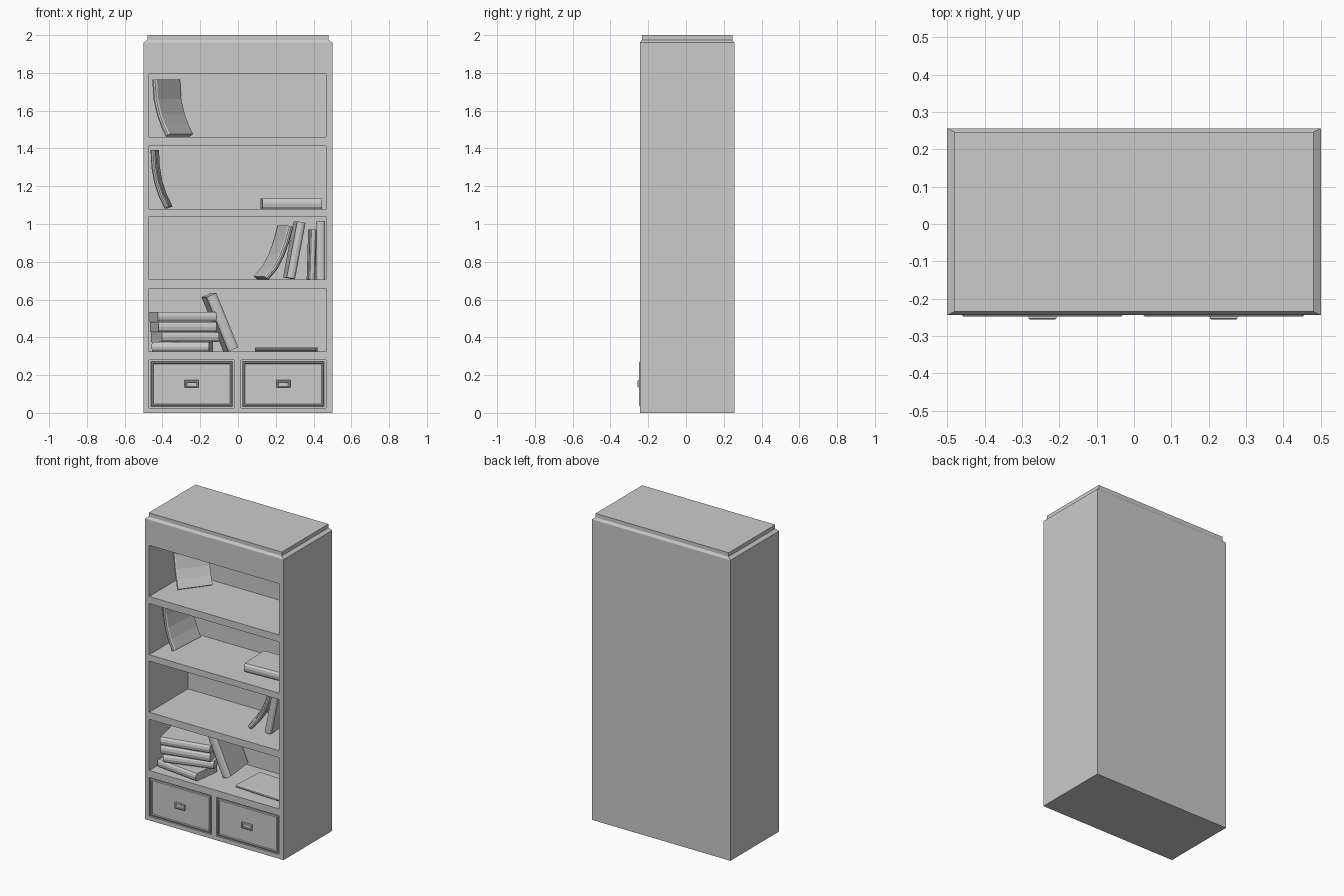
import bpy, bmesh, math
from mathutils import Matrix, Vector

if "Cube" in bpy.data.objects:
    bpy.data.objects.remove(bpy.data.objects["Cube"], do_unlink=True)

grey = bpy.data.materials.new("plain grey")
grey.use_nodes = True
GREY = (0.6, 0.6, 0.6, 1)
grey.diffuse_color = GREY
grey.node_tree.nodes["Principled BSDF"].inputs["Base Color"].default_value = GREY

FRONT, BACK = -0.244, 0.256


def finish(name, bm):
    bmesh.ops.recalc_face_normals(bm, faces=bm.faces)
    mesh = bpy.data.meshes.new(name)
    bm.to_mesh(mesh)
    bm.free()
    mesh.materials.append(grey)
    obj = bpy.data.objects.new(name, mesh)
    bpy.context.collection.objects.link(obj)
    return obj


def loft(bm, rings):
    """Skin a list of equal point rings and cap both ends."""
    loops = [[bm.verts.new(p) for p in ring] for ring in rings]
    n = len(loops[0])
    for a, b in zip(loops, loops[1:]):
        for i in range(n):
            j = (i + 1) % n
            bm.faces.new((a[i], a[j], b[j], b[i]))
    bm.faces.new(loops[0])
    bm.faces.new(loops[-1])


def add_box(bm, x0, x1, y0, y1, z0, z1):
    rect = [(x0, y0), (x1, y0), (x1, y1), (x0, y1)]
    loft(bm, [[(x, y, z) for x, y in rect] for z in (z0, z1)])


# Cabinet body with a chamfered, stepped top
bm = bmesh.new()
rings = []
for z, dx, dy in [(0, 0, 0), (1.96, 0, 0), (1.975, 0.02, 0.01), (2, 0.02, 0.01)]:
    x, y0, y1 = 0.5 - dx, FRONT + dy, BACK - dy
    rings.append([(-x, y0, z), (x, y0, z), (x, y1, z), (-x, y1, z)])
loft(bm, rings)
body = finish("cabinet_body", bm)

# Shelf niches and drawer recesses cut from the body
DRAWERS = [(-0.47, -0.02), (0.015, 0.465)]
SHELVES = [0.325, 0.705, 1.08, 1.46]
bm = bmesh.new()
for z in SHELVES:
    add_box(bm, -0.47, 0.465, FRONT - 0.1, 0.156, z, z + 0.334)
for x0, x1 in DRAWERS:
    add_box(bm, x0, x1, FRONT - 0.1, FRONT + 0.01, 0.027, 0.28)
cutter = finish("niche_cutter", bm)
cutter.hide_render = True
cut = body.modifiers.new("niches", 'BOOLEAN')
cut.object = cutter
cut.solver = 'EXACT'
bpy.context.view_layer.objects.active = body
bpy.ops.object.modifier_apply(modifier=cut.name)
bpy.data.objects.remove(cutter, do_unlink=True)


def panel(name, x0, x1, z0, z1, steps):
    """Stepped front plate; steps are (inset, y) pairs from back to front."""
    bm = bmesh.new()
    loft(bm, [[(x0 + i, y, z0 + i), (x1 - i, y, z0 + i),
               (x1 - i, y, z1 - i), (x0 + i, y, z1 - i)] for i, y in steps])
    return finish(name, bm)


# Drawers with a raised rim and a small pull
for side, (x0, x1) in zip(("right", "left"), DRAWERS):
    panel(side + "_drawer", x0 + 0.01, x1 - 0.01, 0.035, 0.272,
          [(0, FRONT + 0.012), (0, FRONT), (0.004, FRONT - 0.004),
           (0.009, FRONT - 0.004), (0.012, FRONT + 0.002)])
    mid = (x0 + x1) / 2
    panel(side + "_drawer_pull", mid - 0.037, mid + 0.037, 0.135, 0.173,
          [(0.004, FRONT + 0.004), (0, FRONT - 0.004), (0, FRONT - 0.009),
           (0.004, FRONT - 0.012), (0.009, FRONT - 0.012), (0.011, FRONT - 0.009)])


def book(name, path, thick, depth, spot, yaw):
    """Sweep a round-spined section along a path in the XZ plane, then turn it."""
    h = thick / 2
    section = [(-h, depth), (-h, 0.012), (-h * 0.6, 0.003), (0, 0),
               (h * 0.6, 0.003), (h, 0.012), (h, depth)]
    pts = [Vector((u, 0, w)) for u, w in path]
    rings = []
    for i, p in enumerate(pts):
        t = (pts[min(i + 1, len(pts) - 1)] - pts[max(i - 1, 0)]).normalized()
        side = Vector((t.z, 0, -t.x))
        rings.append([p + side * s + Vector((0, d, 0)) for s, d in section])
    bm = bmesh.new()
    loft(bm, rings)
    turn = Matrix.Translation(spot) @ Matrix.Rotation(math.radians(yaw), 4, 'Z')
    bmesh.ops.transform(bm, matrix=turn, verts=bm.verts)
    return finish(name, bm)


def flat_book(name, x, y, z, length, depth, thick, yaw):
    """Book lying flat, spine forward, placed by its front left corner."""
    return book(name, [(0, 0), (length, 0)], thick, depth, (x, y, z + thick / 2), yaw)


# Bent books slumped against the walls
book("bent_book_top", [(0, 0.008), (-0.03, 0.06), (-0.056, 0.116), (-0.08, 0.2),
                       (-0.088, 0.305)],
     0.03, 0.215, (-0.378, -0.085, 1.46), -37)
book("bent_book_upper", [(0, 0.008), (-0.03, 0.07), (-0.054, 0.14), (-0.068, 0.22),
                         (-0.073, 0.312)],
     0.028, 0.25, (-0.377, -0.135, 1.08), -4)
book("bent_book_middle", [(0, 0.008), (0.05, 0.065), (0.085, 0.13), (0.112, 0.2),
                          (0.135, 0.282)],
     0.03, 0.21, (0.152, -0.1, 0.705), 16)

# Upright and leaning books on the middle shelf
book("leaning_book_middle", [(0, 0.008), (0.056, 0.305)], 0.045, 0.2,
     (0.281, -0.1, 0.705), 6)
book("short_upright_book", [(0, 0.002), (0.008, 0.265)], 0.036, 0.2,
     (0.392, -0.1, 0.705), 3)
book("tall_upright_book", [(0, 0), (0, 0.312)], 0.046, 0.21, (0.438, -0.1, 0.705), 0)

# Books lying flat
flat_book("flat_book_upper", 0.13, -0.125, 1.08, 0.315, 0.22, 0.055, 3)
flat_book("flat_book_lower", 0.09, -0.15, 0.325, 0.32, 0.23, 0.02, -3)

# Stack of books and the one leaning on it
flat_book("stack_book_1", -0.457, -0.18, 0.325, 0.305, 0.19, 0.05, -7)
flat_book("stack_book_2", -0.402, -0.2, 0.376, 0.315, 0.2, 0.05, 17)
flat_book("stack_book_3", -0.42, -0.2, 0.427, 0.315, 0.2, 0.055, 13)
flat_book("stack_book_4", -0.424, -0.2, 0.483, 0.318, 0.2, 0.052, 13)
book("leaning_book_lower", [(0, 0.01), (-0.117, 0.297)], 0.057, 0.23,
     (-0.023, -0.09, 0.327), 7)
